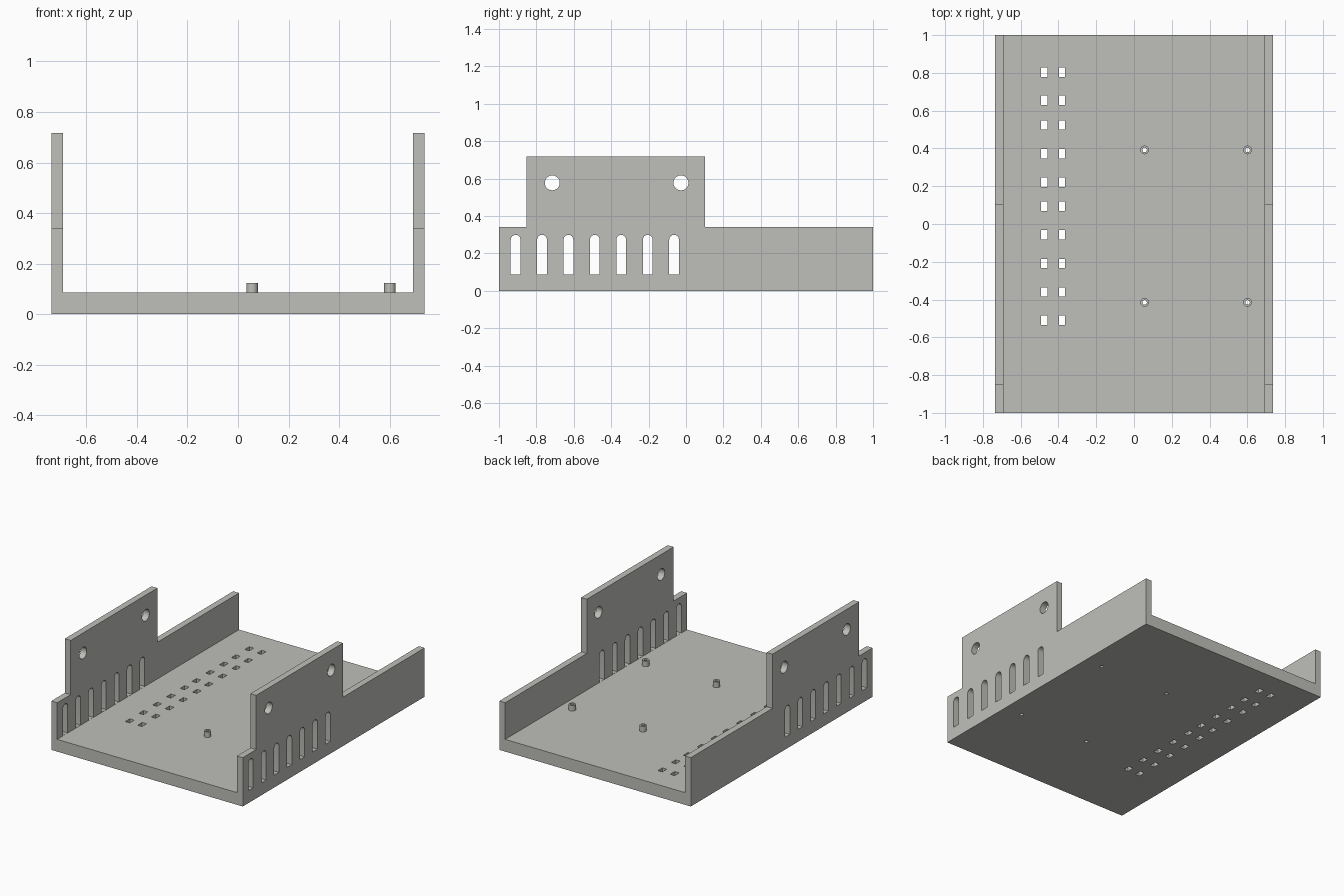
import bpy, bmesh, math
from mathutils import Vector

if "Cube" in bpy.data.objects:
    bpy.data.objects.remove(bpy.data.objects["Cube"])

W, T = 0.737, 0.045             # half width, wall thickness
FLOOR, LOW, HIGH = 0.085, 0.34, 0.717

grey = bpy.data.materials.new("warm grey")
grey.diffuse_color = (0.52, 0.52, 0.49, 1)
grey.use_nodes = True
grey.node_tree.nodes["Principled BSDF"].inputs["Base Color"].default_value = grey.diffuse_color


def prism(bm, pts, a, b, axis):
    """Extrude a 2D outline from a to b along x (outline in y, z) or z (outline in x, y)."""
    def place(p, d):
        return Vector((d, p[0], p[1])) if axis == "x" else Vector((p[0], p[1], d))
    lo = [bm.verts.new(place(p, a)) for p in pts]
    hi = [bm.verts.new(place(p, b)) for p in pts]
    n = len(pts)
    bm.faces.new(lo[::-1])
    bm.faces.new(hi)
    for i in range(n):
        j = (i + 1) % n
        bm.faces.new((lo[i], lo[j], hi[j], hi[i]))


def circle(u, v, r, n=32):
    return [(u + r * math.cos(2 * math.pi * i / n), v + r * math.sin(2 * math.pi * i / n))
            for i in range(n)]


def rect(u0, v0, u1, v1):
    return [(u0, v0), (u1, v0), (u1, v1), (u0, v1)]


def arch(u, v0, v1, r, n=12):
    """Slot with a flat bottom and a round top."""
    top = [(u + r * math.cos(math.pi * i / n), v1 - r + r * math.sin(math.pi * i / n))
           for i in range(n + 1)]
    return [(u - r, v0), (u + r, v0)] + top


def finish(name, bm):
    bmesh.ops.recalc_face_normals(bm, faces=bm.faces)
    me = bpy.data.meshes.new(name)
    bm.to_mesh(me)
    bm.free()
    ob = bpy.data.objects.new(name, me)
    bpy.context.collection.objects.link(ob)
    me.materials.append(grey)
    return ob


def cut(ob, cutter):
    bpy.context.view_layer.objects.active = ob
    m = ob.modifiers.new("cut", "BOOLEAN")
    m.operation, m.solver, m.object = "DIFFERENCE", "EXACT", cutter
    bpy.ops.object.modifier_apply(modifier=m.name)


def smooth(ob):
    bpy.ops.object.select_all(action="DESELECT")
    ob.select_set(True)
    bpy.context.view_layer.objects.active = ob
    bpy.ops.object.shade_smooth_by_angle(angle=math.radians(30))


# Tray: stepped side outline extruded across the width
bm = bmesh.new()
prism(bm, [(-1, 0), (1, 0), (1, LOW), (0.102, LOW), (0.102, HIGH),
           (-0.852, HIGH), (-0.852, LOW), (-1, LOW)], -W, W, "x")
tray = finish("tray", bm)

# Hollow between the two side walls
bm = bmesh.new()
prism(bm, rect(-W + T, -1.2, W - T, 1.2), FLOOR, 1.0, "z")
hollow = finish("hollow_cutter", bm)

# Vent slots and mounting holes in both walls
bm = bmesh.new()
for side in (-1, 1):
    a, b = sorted((side * (W - T - 0.02), side * (W + 0.02)))
    for i in range(7):
        prism(bm, arch(-0.911 + 0.1412 * i, FLOOR + 0.001, 0.299, 0.026), a, b, "x")
    for y in (-0.715, -0.027):
        prism(bm, circle(y, 0.577, 0.04), a, b, "x")

# Two rows of small slots through the floor
for y in (0.804, 0.656, 0.524, 0.373, 0.222, 0.093, -0.058, -0.209, -0.36, -0.51):
    for x in (-0.476, -0.381):
        prism(bm, rect(x - 0.017, y - 0.025, x + 0.017, y + 0.025), -0.05, 0.15, "z")

# Screw holes through posts and floor
posts = [(x, y) for x in (0.056, 0.601) for y in (0.392, -0.415)]
for x, y in posts:
    prism(bm, circle(x, y, 0.012, 24), -0.05, 0.2, "z")
holes = finish("hole_cutter", bm)

cut(tray, hollow)
cut(tray, holes)
smooth(tray)

# Standoff posts
for i, (x, y) in enumerate(posts):
    bm = bmesh.new()
    prism(bm, circle(x, y, 0.023, 24), FLOOR, 0.123, "z")
    post = finish(f"standoff_post_{i + 1}", bm)
    cut(post, holes)
    smooth(post)

for helper in (hollow, holes):
    bpy.data.objects.remove(helper)
